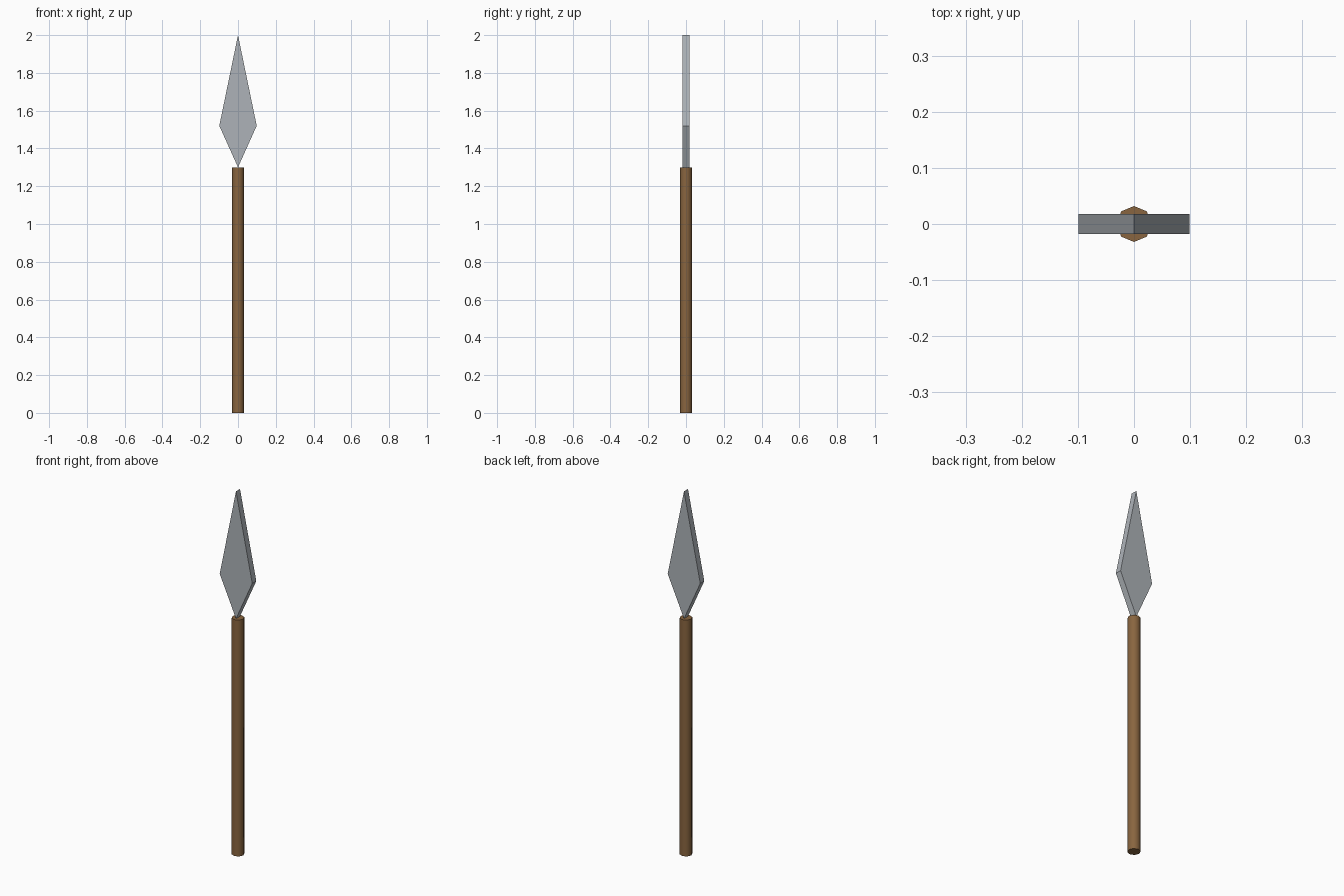
import bpy, bmesh, math

if "Cube" in bpy.data.objects:
    bpy.data.objects.remove(bpy.data.objects["Cube"])


def material(name, rgb):
    m = bpy.data.materials.new(name)
    m.diffuse_color = (*rgb, 1)
    m.use_nodes = True
    m.node_tree.nodes["Principled BSDF"].inputs["Base Color"].default_value = m.diffuse_color
    return m


# Shaft: eight-sided wooden pole with a corner facing each axis
bpy.ops.mesh.primitive_cylinder_add(vertices=8, radius=0.032, depth=1.3, location=(0, 0, 0.65))
shaft = bpy.context.object
shaft.name = "shaft"
shaft.data.materials.append(material("wood", (0.25, 0.13, 0.05)))
bpy.ops.object.shade_smooth_by_angle(angle=math.radians(50))

# Blade: flat kite outline extruded through its thickness
thickness = 0.035
outline = [(0, 1.3), (0.099, 1.52), (0, 2.0), (-0.099, 1.52)]
bm = bmesh.new()
face = bm.faces.new([bm.verts.new((x, -thickness / 2, z)) for x, z in outline])
ext = bmesh.ops.extrude_face_region(bm, geom=[face], use_keep_orig=True)
moved = [g for g in ext["geom"] if isinstance(g, bmesh.types.BMVert)]
bmesh.ops.translate(bm, verts=moved, vec=(0, thickness, 0))
bmesh.ops.recalc_face_normals(bm, faces=bm.faces)
mesh = bpy.data.meshes.new("blade")
bm.to_mesh(mesh)
bm.free()
blade = bpy.data.objects.new("blade", mesh)
bpy.context.collection.objects.link(blade)
mesh.materials.append(material("steel", (0.42, 0.45, 0.48)))
